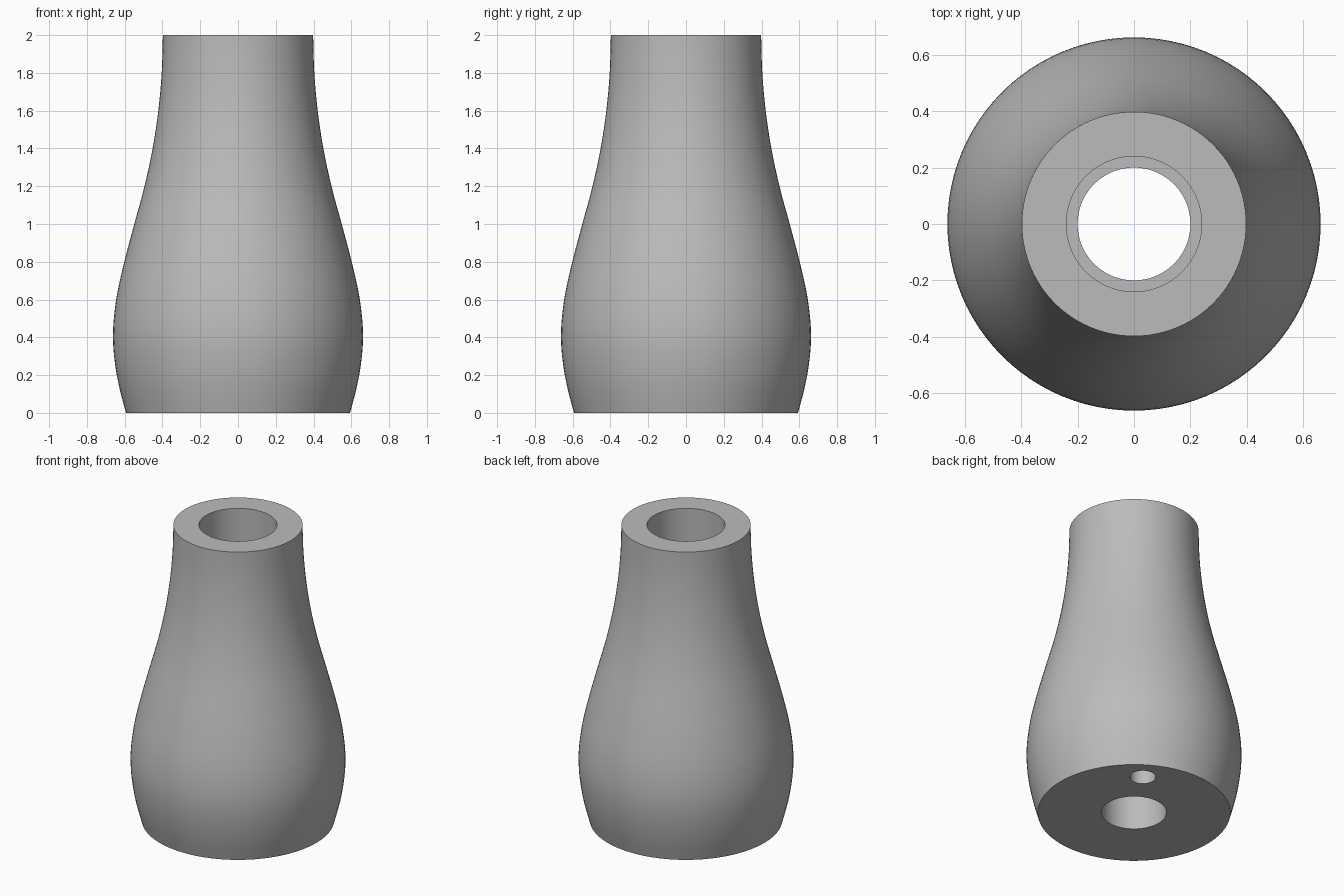
import bpy, bmesh, math
from mathutils import Vector

if "Cube" in bpy.data.objects:
    bpy.data.objects.remove(bpy.data.objects["Cube"])

SEGMENTS = 96

# Key radii of the outer wall at even height steps of 0.2, bottom to top
RADII = [0.593, 0.642, 0.662, 0.645, 0.602, 0.549, 0.495, 0.452, 0.422, 0.404, 0.398]


def smooth_wall(radii, step, cuts=4):
    """Catmull-Rom curve through the key radii."""
    r = [2 * radii[0] - radii[1] - 0.012] + radii + [radii[-1]]
    pts = []
    for i in range(1, len(r) - 2):
        a, b, c, d = r[i - 1:i + 3]
        for k in range(cuts):
            t = k / cuts
            rad = 0.5 * (2 * b + (c - a) * t + (2 * a - 5 * b + 4 * c - d) * t * t
                         + (3 * b - a - 3 * c + d) * t ** 3)
            pts.append((rad, (i - 1 + t) * step))
    pts.append((radii[-1], (len(radii) - 1) * step))
    return pts


def lathe(name, profile):
    """Revolve a closed (radius, height) loop about z."""
    bm = bmesh.new()
    rings = []
    for s in range(SEGMENTS):
        a = 2 * math.pi * s / SEGMENTS
        rings.append([bm.verts.new((r * math.cos(a), r * math.sin(a), z)) for r, z in profile])
    n = len(profile)
    for s in range(SEGMENTS):
        p, q = rings[s], rings[(s + 1) % SEGMENTS]
        for j in range(n):
            k = (j + 1) % n
            bm.faces.new((p[j], q[j], q[k], p[k]))
    bmesh.ops.recalc_face_normals(bm, faces=bm.faces)
    mesh = bpy.data.meshes.new(name)
    bm.to_mesh(mesh)
    bm.free()
    obj = bpy.data.objects.new(name, mesh)
    bpy.context.collection.objects.link(obj)
    return obj


grey = bpy.data.materials.new("plain grey")
grey.diffuse_color = (0.5, 0.5, 0.5, 1)
grey.use_nodes = True
grey.node_tree.nodes["Principled BSDF"].inputs["Base Color"].default_value = grey.diffuse_color

# Flared body with a stepped bore: wide from the top, narrow through the base
bore = [(0.24, 2.0), (0.24, 1.0), (0.2, 1.0), (0.2, 0.0)]
body = lathe("flared_body", smooth_wall(RADII, 0.2) + bore)
body.data.materials.append(grey)

# Blind pin hole in the underside
bpy.ops.mesh.primitive_cylinder_add(vertices=32, radius=0.08, depth=0.6, location=(0.24, 0.37, 0))
cutter = bpy.context.object
cutter.name = "pin_hole_cutter"
cutter.data.materials.append(grey)
cut = body.modifiers.new("pin_hole", 'BOOLEAN')
cut.operation = 'DIFFERENCE'
cut.solver = 'EXACT'
cut.object = cutter

bpy.ops.object.select_all(action='DESELECT')
body.select_set(True)
bpy.context.view_layer.objects.active = body
bpy.ops.object.modifier_apply(modifier=cut.name)
bpy.data.objects.remove(cutter)
bpy.ops.object.shade_smooth_by_angle(angle=math.radians(30))
